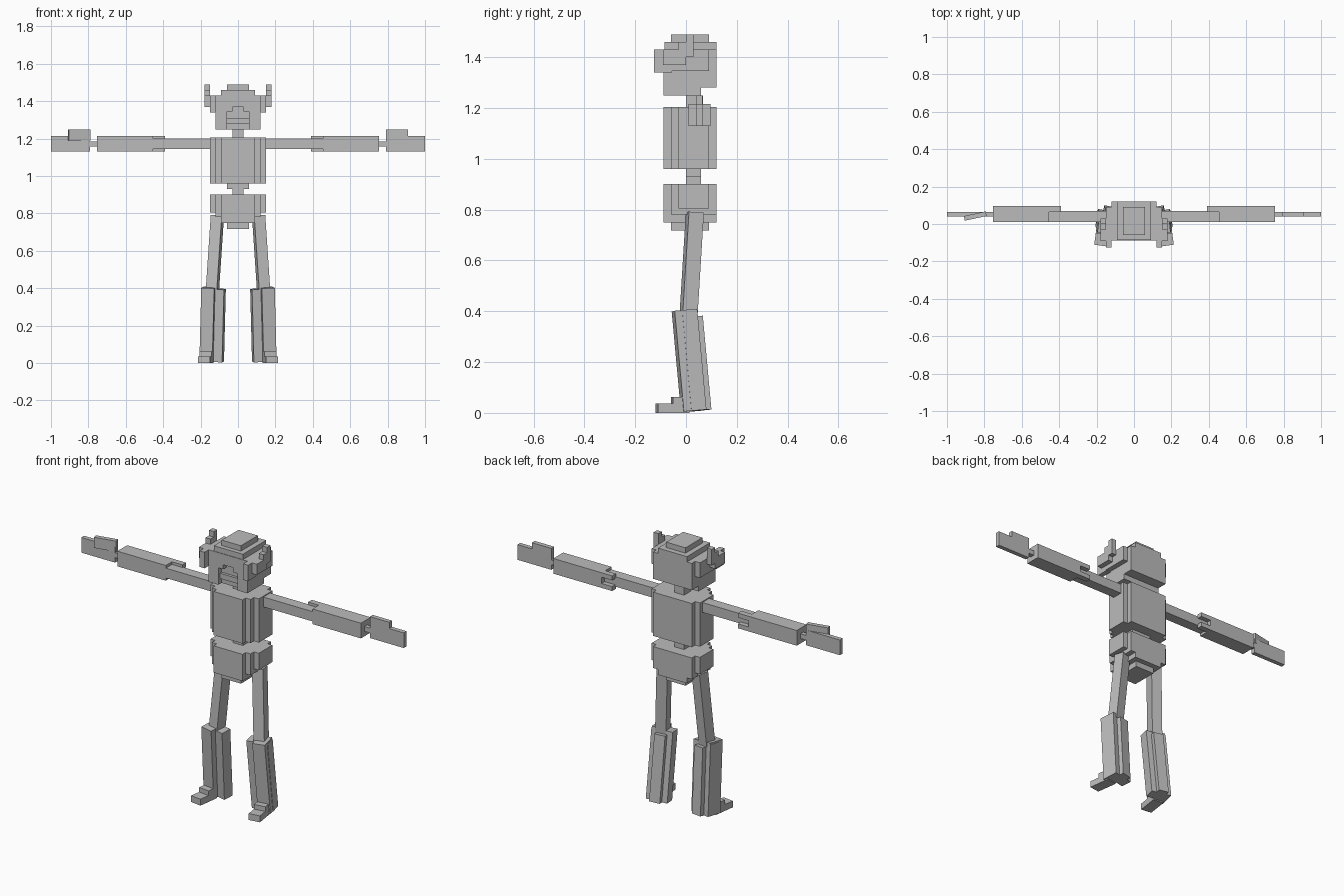
import bpy, bmesh
from math import radians
from mathutils import Matrix, Vector

cube = bpy.data.objects.get("Cube")
if cube:
    bpy.data.objects.remove(cube)

U = 0.03  # one voxel

grey = bpy.data.materials.new("plain_grey")
grey.use_nodes = True
GREY = (0.5, 0.5, 0.5, 1)
grey.diffuse_color = GREY
grey.node_tree.nodes["Principled BSDF"].inputs["Base Color"].default_value = GREY


def blocks(name, boxes, matrix=None):
    """One object from axis-aligned boxes (x0, x1, y0, y1, z0, z1)."""
    bm = bmesh.new()
    for x0, x1, y0, y1, z0, z1 in boxes:
        centre = Matrix.Translation(((x0 + x1) / 2, (y0 + y1) / 2, (z0 + z1) / 2))
        size = Matrix.Diagonal((abs(x1 - x0), abs(y1 - y0), z1 - z0, 1))
        bmesh.ops.create_cube(bm, size=1, matrix=centre @ size)
    if matrix:
        bm.transform(matrix)
    mesh = bpy.data.meshes.new(name)
    bm.to_mesh(mesh)
    bm.free()
    mesh.materials.append(grey)
    obj = bpy.data.objects.new(name, mesh)
    bpy.context.collection.objects.link(obj)
    return obj


def wide(half, y0, y1, z0, z1):
    return (-half, half, y0, y1, z0, z1)


def pair(name, boxes, matrix=None):
    """Left part plus its mirrored right twin."""
    blocks("left_" + name, boxes, matrix)
    twin = blocks("right_" + name, boxes, matrix)
    twin.data.transform(Matrix.Scale(-1, 4, (1, 0, 0)))
    twin.data.flip_normals()


def limb_frame(bottom, top, yaw):
    """Frame at the bottom joint with z along the limb and the front turned outward."""
    axis = (Vector(top) - Vector(bottom)).normalized()
    side = Matrix.Rotation(radians(yaw), 3, 'Z') @ Vector((1, 0, 0))
    front = axis.cross(side).normalized()
    side = front.cross(axis)
    rot = Matrix((side, front, axis)).transposed().to_4x4()
    return Matrix.Translation(bottom) @ rot


# Head: stepped crown, brow band, skull with an open face
blocks("head_crown", [
    wide(2 * U, -0.06, 0.09, 1.46, 1.49),
    wide(3 * U, -0.085, 0.12, 1.43, 1.46),
])
blocks("head_skull", [
    wide(4 * U, -0.06, 0.12, 1.28, 1.43),
    wide(4 * U, -0.06, 0.06, 1.25, 1.28),
    wide(5 * U, -0.06, 0.09, 1.345, 1.43),
])
blocks("brow", [wide(4 * U, -0.088, -0.06, 1.37, 1.43)])
pair("cheek", [
    (U, 4 * U, -0.088, -0.06, 1.345, 1.37),
    (2 * U, 4 * U, -0.088, -0.06, 1.25, 1.345),
])
blocks("chin", [wide(2 * U, -0.075, -0.06, 1.28, 1.31)])

# Horns: stair-stepped plates on both sides of the head
pair("horn", [
    (0.12, 0.15, -0.125, -0.055, 1.34, 1.43),
    (0.15, 0.18, -0.09, -0.03, 1.37, 1.43),
    (0.15, 0.18, -0.03, 0.0, 1.37, 1.46),
    (0.15, 0.18, 0.0, 0.03, 1.4, 1.49),
])

# Neck, torso with stepped corners, waist
blocks("neck", [wide(U, 0, 0.06, 1.2, 1.28)])
blocks("torso", [
    wide(3 * U, -0.088, 0.12, 0.96, 1.205),
    wide(4 * U, -0.06, 0.12, 0.96, 1.205),
    wide(5 * U, -0.03, 0.09, 0.96, 1.205),
])
blocks("waist", [
    wide(2 * U, 0, 0.06, 0.93, 0.96),
    wide(U, 0, 0.06, 0.895, 0.93),
])

# Pelvis: tapers downward in voxel steps
blocks("pelvis", [
    wide(3 * U, -0.088, 0.12, 0.75, 0.9),
    wide(4 * U, -0.06, 0.12, 0.78, 0.9),
    wide(5 * U, -0.03, 0.09, 0.805, 0.9),
    wide(2 * U, -0.06, 0.09, 0.717, 0.75),
])

# Arms held straight out
pair("upper_arm", [(0.14, 0.46, 0.01, 0.07, 1.145, 1.2)])
pair("forearm", [
    (0.455, 0.755, 0.01, 0.097, 1.13, 1.215),
    (0.39, 0.455, 0.065, 0.097, 1.19, 1.215),
    (0.39, 0.455, 0.065, 0.097, 1.13, 1.155),
])
pair("wrist", [(0.75, 0.8, 0.04, 0.065, 1.158, 1.185)])
pair("hand", [(0.79, 1.0, 0.04, 0.065, 1.13, 1.215)])
thumb = (0, 0.12, -0.0125, 0.0125, 1.19, 1.25)
blocks("left_thumb", [thumb], Matrix.Translation((0.79, 0.0525, 0)))
blocks("right_thumb", [thumb],
       Matrix.Translation((-0.79, 0.055, 0)) @ Matrix.Rotation(radians(192), 4, 'Z'))

# Legs: slim thighs, heavier shins and turned-out feet
pair("thigh", [(-0.03, 0.03, -0.03, 0.03, 0, 0.405)],
     limb_frame((0.137, 0.01, 0.385), (0.11, 0.035, 0.79), 12))
pair("shin", [
    (-0.06, 0.06, -0.025, 0.035, 0, 0.39),
    (-0.012, 0.058, -0.055, 0.035, 0, 0.398),
    (-0.03, 0.03, 0.03, 0.06, 0, 0.37),
], limb_frame((0.14, 0.036, 0.008), (0.13, 0, 0.4), 10))
pair("foot", [
    (-0.012, 0.052, -0.155, -0.03, 0, 0.036),
    (-0.012, 0.052, -0.095, -0.03, 0, 0.062),
], Matrix.Translation((0.14, 0.036, 0)) @ Matrix.Rotation(radians(8), 4, 'Z'))
